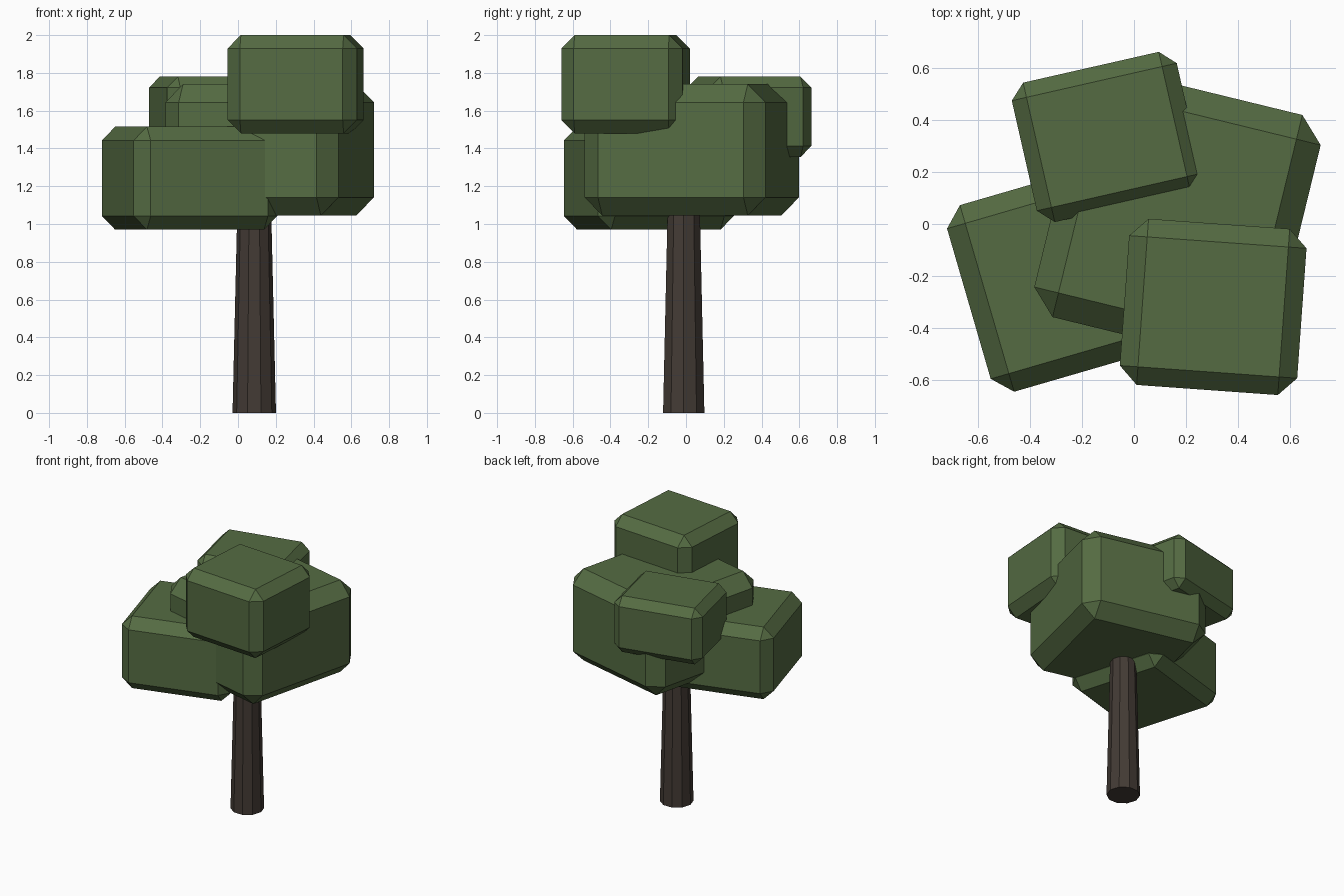
import bpy, bmesh, math
from mathutils import Matrix

if "Cube" in bpy.data.objects:
    bpy.data.objects.remove(bpy.data.objects["Cube"])


def material(name, rgb):
    m = bpy.data.materials.new(name)
    m.diffuse_color = (*rgb, 1)
    m.use_nodes = True
    m.node_tree.nodes["Principled BSDF"].inputs["Base Color"].default_value = m.diffuse_color
    return m


GREEN = material("leaf green", (0.09, 0.148, 0.055))
BROWN = material("bark brown", (0.056, 0.043, 0.035))


def finish(name, bm, mat):
    bmesh.ops.recalc_face_normals(bm, faces=bm.faces)
    me = bpy.data.meshes.new(name)
    bm.to_mesh(me)
    bm.free()
    me.materials.append(mat)
    ob = bpy.data.objects.new(name, me)
    bpy.context.collection.objects.link(ob)


def leaf_block(name, angle, u, v, z, chamfer):
    """Chamfered box spanning u, v, z ranges in axes turned by angle."""
    bm = bmesh.new()
    bmesh.ops.create_cube(bm, size=1)
    for vert in bm.verts:
        for i, (lo, hi) in enumerate((u, v, z)):
            vert.co[i] = lo if vert.co[i] < 0 else hi
    bmesh.ops.bevel(bm, geom=bm.edges[:], offset=chamfer, segments=1,
                    affect='EDGES', profile=0.5)
    bm.transform(Matrix.Rotation(math.radians(angle), 4, 'Z'))
    finish(name, bm, GREEN)


# Foliage
leaf_block("low_left_foliage", 16.2, (-0.697, 0.095), (-0.492, 0.257), (0.97, 1.515), 0.073)
leaf_block("central_foliage", -13.7, (-0.316, 0.627), (-0.423, 0.562), (1.045, 1.74), 0.096)
leaf_block("top_foliage", -4.1, (-0.0155, 0.67), (-0.618, 0.024), (1.48, 2.0), 0.07)
leaf_block("back_foliage", 12.8, (-0.354, 0.298), (0.075, 0.626), (1.355, 1.78), 0.058)

# Tapered ten-sided trunk
bm = bmesh.new()
bmesh.ops.create_cone(bm, cap_ends=True, segments=10, radius1=0.115,
                      radius2=0.088, depth=1.15)
bm.transform(Matrix.Translation((0.086, -0.012, 0.575)) @ Matrix.Rotation(math.pi / 2, 4, 'Z'))
finish("trunk", bm, BROWN)
